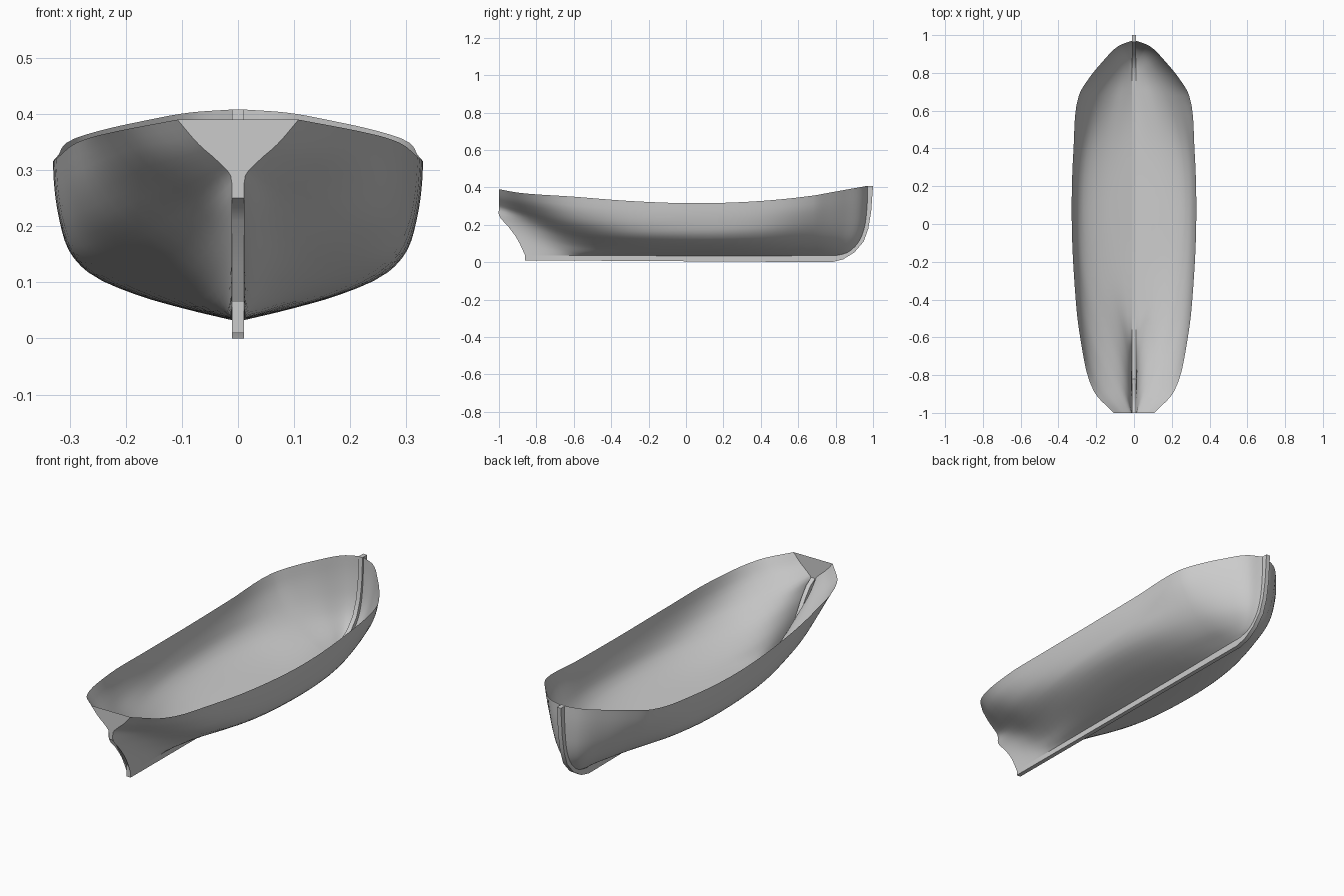
import bpy, bmesh
from mathutils import Vector

cube = bpy.data.objects.get("Cube")
if cube:
    bpy.data.objects.remove(cube, do_unlink=True)

grey = bpy.data.materials.new("hull grey")
grey.use_nodes = True
colour = (0.6, 0.6, 0.6, 1)
grey.diffuse_color = colour
grey.node_tree.nodes["Principled BSDF"].inputs["Base Color"].default_value = colour

HALF_KEEL = 0.011


def make_object(name, bm, angle=None):
    mesh = bpy.data.meshes.new(name)
    bm.to_mesh(mesh)
    bm.free()
    mesh.materials.append(grey)
    obj = bpy.data.objects.new(name, mesh)
    bpy.context.collection.objects.link(obj)
    if angle:
        bpy.ops.object.select_all(action="DESELECT")
        bpy.context.view_layer.objects.active = obj
        obj.select_set(True)
        bpy.ops.object.shade_smooth_by_angle(angle=angle)
    return obj


def spline(points, steps):
    """Smooth curve through the points, spaced by distance between them."""
    p = [points[0] * 2 - points[1], *points, points[-1] * 2 - points[-2]]
    out = []
    for a, b, c, d in zip(p, p[1:], p[2:], p[3:]):
        span = max((c - b).length, 1e-6)
        m1 = ((c - b) / span + (b - a) / max((b - a).length, 1e-6)) * span / 2
        m2 = ((c - b) / span + (d - c) / max((d - c).length, 1e-6)) * span / 2
        for i in range(steps):
            t = i / steps
            out.append(b * (2*t**3 - 3*t*t + 1) + m1 * (t**3 - 2*t*t + t)
                       + c * (3*t*t - 2*t**3) + m2 * (t**3 - t*t))
    out.append(points[-1].copy())
    return out


# Hull sections from keel to rail: half widths and heights
K = HALF_KEEL
sections = [
    (-0.86, (K, .016, .026, .045, .075, .12, .175, .213),
            (.035, .10, .15, .20, .24, .277, .322, .370)),
    (-0.60, (K, .030, .060, .11, .18, .235, .27, .285),
            (.035, .055, .09, .13, .175, .22, .28, .35)),
    (-0.30, (K, .07, .14, .21, .265, .295, .31, .316),
            (.035, .05, .076, .11, .15, .20, .26, .327)),
    (0.05, (K, .10, .18, .265, .30, .318, .327, .33),
           (.033, .055, .078, .117, .155, .21, .265, .315)),
    (0.40, (K, .09, .17, .245, .285, .305, .315, .32),
           (.033, .053, .08, .12, .165, .22, .27, .327)),
    (0.68, (K, .05, .11, .17, .215, .25, .275, .292),
           (.035, .055, .085, .13, .18, .235, .29, .356)),
]
stern_x = (K, K, K, K, .013, .035, .07, .108)
stern_y = (-.86, -.90, -.95, -1, -1, -1, -1, -1)
stern_z = (.035, .12, .19, .25, .29, .315, .346, .39)
bow_y = (.80, .86, .905, .935, .955, .965, .97, .97)
bow_z = (.035, .05, .085, .13, .19, .26, .335, .408)

rows = []
for j in range(8):
    row = [Vector((stern_x[j], stern_y[j], stern_z[j]))]
    for y, xs, zs in sections:
        if y < -0.8:                      # keep the deadwood ahead of the sternpost
            y = min(-0.78 - 0.015 * j, -0.78)
        row.append(Vector((xs[j], y, zs[j])))
    last = row[-1]
    for along, width in ((.3, .82), (.6, .57), (.9, .26)):
        row.append(Vector((K + (last.x - K) * width,
                           last.y + (bow_y[j] - last.y) * along,
                           last.z + (bow_z[j] - last.z) * along)))
    row.append(Vector((K, bow_y[j], bow_z[j])))
    rows.append(spline(row, 5))

# Planked shell, both sides
bm = bmesh.new()
stations = [spline(list(column), 3) for column in zip(*rows)]
for side in (1, -1):
    grid = [[bm.verts.new((side * max(p.x, K), p.y, p.z)) for p in st]
            for st in stations]
    for a, b in zip(grid, grid[1:]):
        for i in range(len(a) - 1):
            quad = (a[i], a[i + 1], b[i + 1], b[i])
            bm.faces.new(quad if side == 1 else quad[::-1])
bm.normal_update()
bmesh.ops.reverse_faces(bm, faces=[f for f in bm.faces]) if sum(
    f.normal.x * f.calc_center_median().x for f in bm.faces) < 0 else None
make_object("hull_planking", bm, 0.9)

# Flat transom closing the stern
bm = bmesh.new()
edge = [p for p in stations[0] if p.y < -0.9999]
right = [bm.verts.new((max(p.x, K), -1, p.z)) for p in edge]
left = [bm.verts.new((-max(p.x, K), -1, p.z)) for p in edge]
for i in range(len(edge) - 1):
    bm.faces.new((left[i], right[i], right[i + 1], left[i + 1]))
make_object("transom", bm)

# Keel, stem and sternpost as one backbone: outer edge, then inner edge
outer = [(-1, .25), (-.975, .236), (-.95, .21), (-.90, .13), (-.86, .065),
         (-.86, .01), (.78, 0), (.84, .015), (.90, .052), (.95, .11),
         (.975, .18), (.99, .27), (1, .408)]
inner = [(-1, .29), (-.96, .265), (-.92, .215), (-.87, .13), (-.84, .08),
         (-.82, .037), (.76, .037), (.82, .045), (.87, .075), (.917, .13),
         (.943, .2), (.957, .28), (.964, .408)]
bm = bmesh.new()


def corner(x, point):
    return bm.verts.new((x, point[0], point[1]))


rings = [[corner(K, o), corner(K, n), corner(-K, n), corner(-K, o)]
         for o, n in zip(outer, inner)]
for a, b in zip(rings, rings[1:]):
    for i in range(4):
        k = (i + 1) % 4
        bm.faces.new((a[i], a[k], b[k], b[i]))
bm.faces.new(rings[0])
bm.faces.new(rings[-1][::-1])
bmesh.ops.recalc_face_normals(bm, faces=bm.faces[:])
make_object("keel_and_stem", bm, 0.5)
